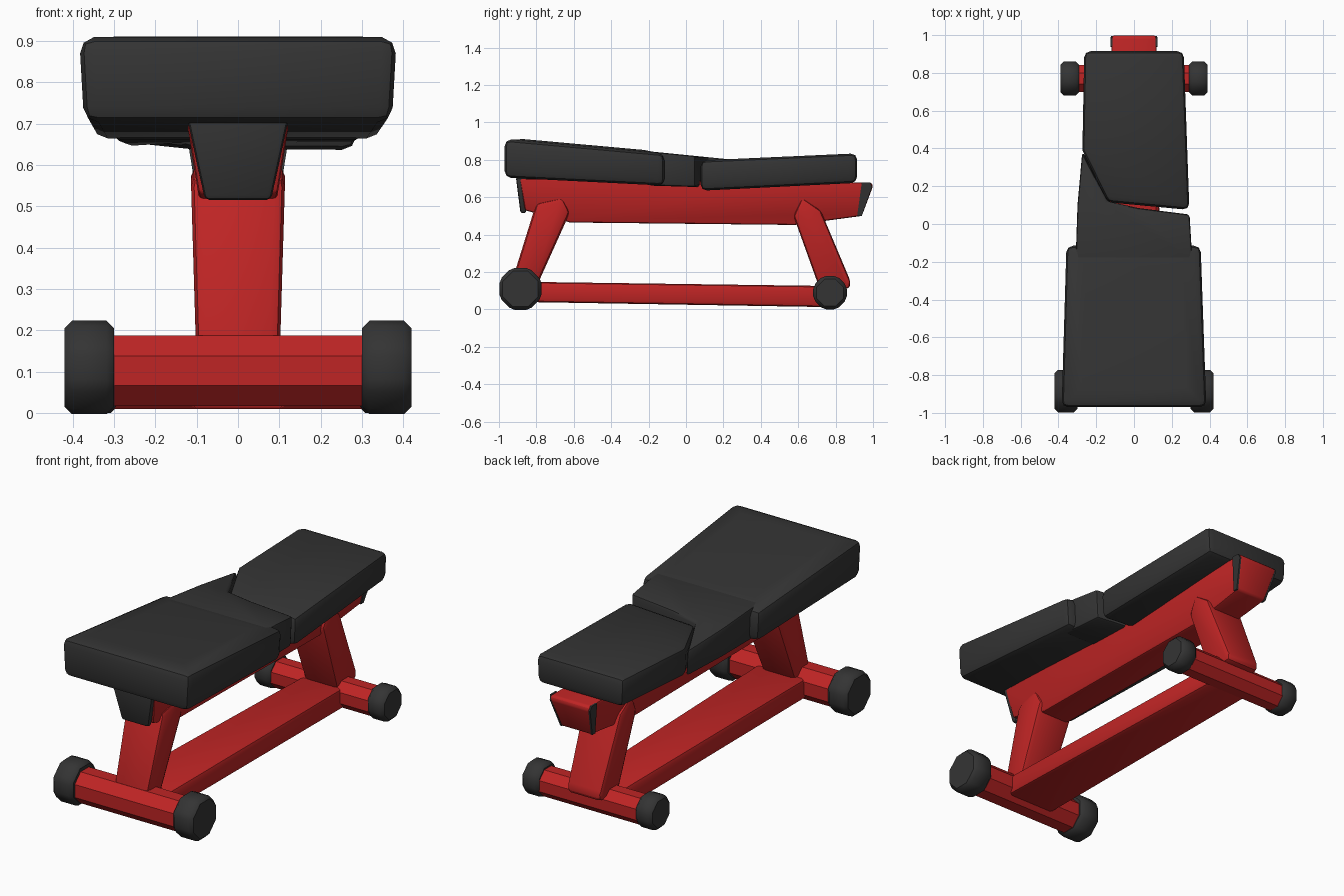
import bpy, bmesh, math

if "Cube" in bpy.data.objects:
    bpy.data.objects.remove(bpy.data.objects["Cube"])


def material(name, rgb):
    m = bpy.data.materials.new(name)
    m.diffuse_color = (*rgb, 1)
    m.use_nodes = True
    m.node_tree.nodes["Principled BSDF"].inputs["Base Color"].default_value = m.diffuse_color
    return m


BLACK = material("charcoal padding", (0.034, 0.034, 0.034))
RED = material("red frame", (0.52, 0.018, 0.018))


def finish(bm, name, mat, bevel=0.0, segs=2):
    bmesh.ops.recalc_face_normals(bm, faces=bm.faces)
    me = bpy.data.meshes.new(name)
    bm.to_mesh(me)
    bm.free()
    ob = bpy.data.objects.new(name, me)
    bpy.context.collection.objects.link(ob)
    me.materials.append(mat)
    bpy.ops.object.select_all(action='DESELECT')
    bpy.context.view_layer.objects.active = ob
    ob.select_set(True)
    if bevel:
        mod = ob.modifiers.new("rounded edges", 'BEVEL')
        mod.width, mod.segments = bevel, segs
        mod.limit_method = 'ANGLE'
        mod.angle_limit = math.radians(28)
        bpy.ops.object.modifier_apply(modifier=mod.name)
    bpy.ops.object.shade_smooth_by_angle(angle=math.radians(35))
    return ob


def skin(bm, a, b):
    """Close two matching point rings into a solid."""
    va, vb = [bm.verts.new(p) for p in a], [bm.verts.new(p) for p in b]
    n = len(va)
    for i in range(n):
        j = (i + 1) % n
        bm.faces.new((va[i], va[j], vb[j], vb[i]))
    return bm.faces.new(va), bm.faces.new(vb)


def side_part(name, prof, width, mat, bevel):
    """Side (y, z) profile, thickened in x; width may depend on y and z."""
    bm = bmesh.new()
    skin(bm, [(-width(y, z), y, z) for y, z in prof],
         [(width(y, z), y, z) for y, z in prof])
    return finish(bm, name, mat, bevel)


def pad(name, outline, bottom, top, bevel, crown=0.0):
    """Top (x, y) outline between sloping bottom and top planes."""
    bm = bmesh.new()
    _, cap = skin(bm, [(x * 0.97, y, bottom(y)) for x, y in outline],
                  [(x, y, top(y)) for x, y in outline])
    if crown:
        bm.normal_update()
        bmesh.ops.recalc_face_normals(bm, faces=bm.faces)
        bmesh.ops.inset_region(bm, faces=[cap], thickness=0.15)
        for v in cap.verts:
            v.co.z += crown
    return finish(bm, name, BLACK, bevel)


def roller(name, x0, x1, y, z, apothem, mat, bevel):
    """Eight-sided bar along x."""
    r = apothem / math.cos(math.pi / 8)
    ring = [(y + r * math.cos((i + .5) * math.pi / 4),
             z + r * math.sin((i + .5) * math.pi / 4)) for i in range(8)]
    bm = bmesh.new()
    skin(bm, [(x0, *p) for p in ring], [(x1, *p) for p in ring])
    return finish(bm, name, mat, bevel, 1)


# Padding: wide back rest, its narrow neck, and the seat
pad("back_pad", [(-.385, -.97), (.385, -.97), (.355, -.115), (-.36, -.115)],
    lambda y: .705 - .05 * (y + .97), lambda y: .908 - .09 * (y + .97), .035, .012)
pad("back_pad_neck",
    [(-.31, -.2), (.31, -.2), (.295, .05), (.02, .085), (-.14, .12),
     (-.275, .38), (-.30, .1)],
    lambda y: .66 - .03 * (y + .12), lambda y: .838 - .1 * (y + .12), .015)
pad("seat_pad",
    [(-.14, .115), (.295, .075), (.265, .915), (-.265, .915), (-.275, .39)],
    lambda y: .635 + .05 * (y - .08), lambda y: .797 + .045 * (y - .08), .033)

# Main beam under the pads, narrower at the bottom
beam_w = lambda y, z: .085 + .035 * (z - .46) / .22
side_part("main_beam",
          [(-.86, .53), (-.62, .465), (.58, .452), (.94, .50), (1.0, .66),
           (.99, .68), (.5, .68), (-.89, .70)], beam_w, RED, .018)

# Beam end caps: front block and dark side plates at the rear
side_part("front_beam_cap", [(-.855, .515), (-.84, .71), (-.91, .71), (-.885, .515)],
          lambda y, z: .08 + .042 * (z - .515) / .195, BLACK, .012)
for s, side in ((-1, "left"), (1, "right")):
    plate = side_part("rear_beam_side_plate_" + side,
                      [(.915, .50), (.94, .50), (.995, .655), (.985, .68), (.94, .68)],
                      lambda y, z: .005, BLACK, 0)
    for v in plate.data.vertices:
        v.co.x += s * beam_w(v.co.y, v.co.z)

# Slanted legs
leg_w = lambda y, z: .10 + .012 * (z - .1) / .4
side_part("front_leg", [(-.94, .12), (-.80, .12), (-.62, .52), (-.66, .6), (-.80, .57)],
          leg_w, RED, .025)
side_part("rear_leg", [(.715, .11), (.875, .11), (.88, .15), (.72, .53), (.62, .6), (.575, .5)],
          leg_w, RED, .025)

# Flat lower beam joining the feet
side_part("lower_beam", [(-.87, .04), (.80, .012), (.80, .125), (-.87, .148)],
          lambda y, z: .135 - .015 * y, RED, .02)

# Cross feet with rubber end caps
for name, y, z, tube, cap, x0, x1 in (("front", -.885, .11, .085, .113, .30, .42),
                                      ("rear", .77, .09, .072, .09, .29, .39)):
    roller(name + "_foot_bar", -x0 - .03, x0 + .03, y, z - .008, tube, RED, 0)
    for s, side in ((-1, "left"), (1, "right")):
        roller(f"{name}_foot_cap_{side}", s * x0, s * x1, y, z, cap, BLACK, .018)
